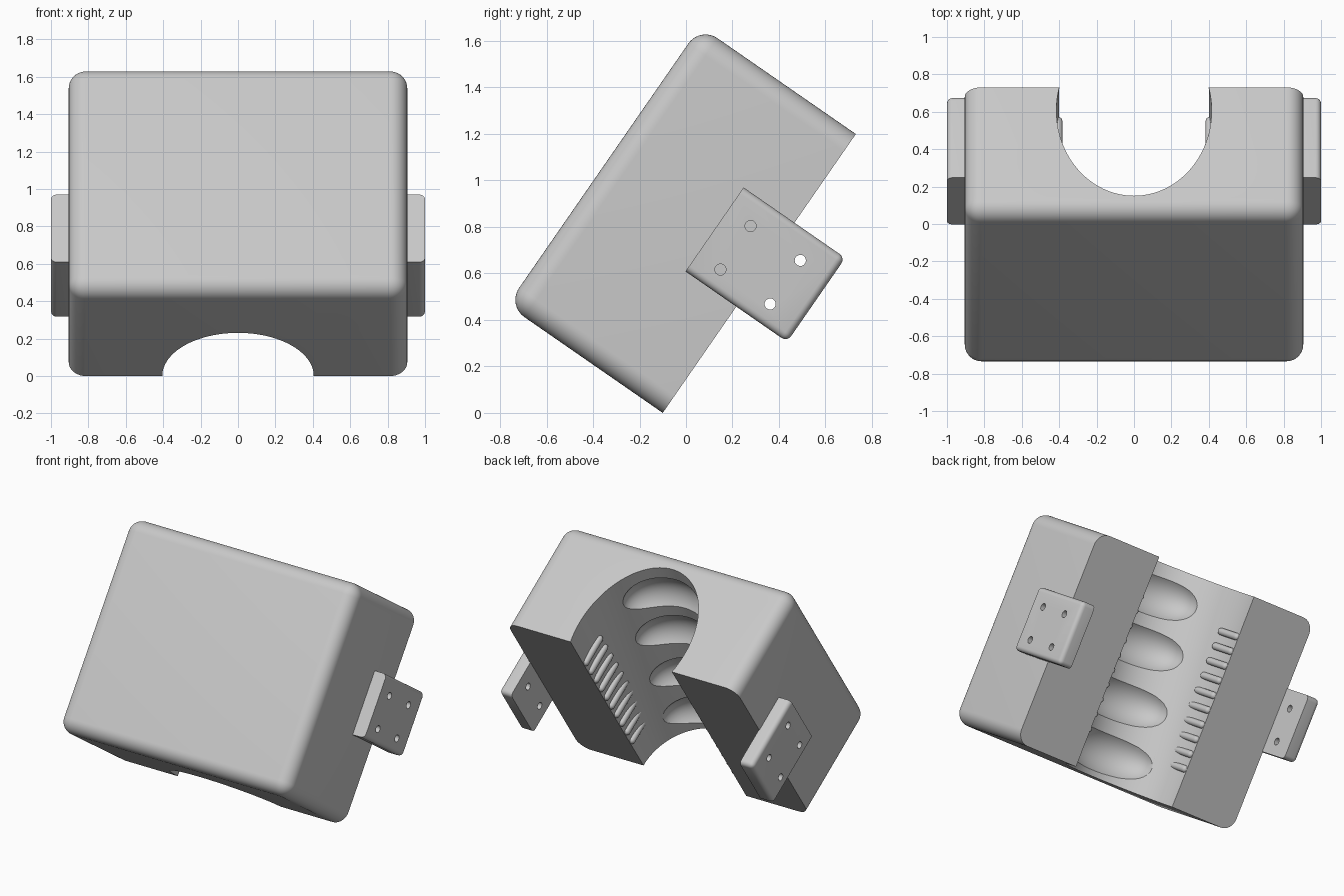
import bpy, bmesh, math
from mathutils import Matrix, Vector

if "Cube" in bpy.data.objects:
    bpy.data.objects.remove(bpy.data.objects["Cube"], do_unlink=True)

# Grip frame: x across, y toward the open back (0 = back plane), z along the grip
TILT = Matrix.Translation((0, -0.10, 0)) @ Matrix.Rotation(math.radians(-34.7), 4, 'X')
HALF_W, DEPTH, LENGTH = 0.905, 0.814, 1.459

grey = bpy.data.materials.new("light_grey")
grey.use_nodes = True
colour = (0.58, 0.58, 0.58, 1)
grey.diffuse_color = colour
grey.node_tree.nodes["Principled BSDF"].inputs["Base Color"].default_value = colour


def make(name, bm):
    bmesh.ops.recalc_face_normals(bm, faces=bm.faces)
    mesh = bpy.data.meshes.new(name)
    bm.to_mesh(mesh)
    bm.free()
    mesh.materials.append(grey)
    obj = bpy.data.objects.new(name, mesh)
    bpy.context.collection.objects.link(obj)
    obj.matrix_world = TILT
    return obj


def box(lo, hi):
    lo, hi = Vector(lo), Vector(hi)
    bm = bmesh.new()
    bmesh.ops.create_cube(bm, size=1, matrix=Matrix.Translation((lo + hi) / 2)
                          @ Matrix.Diagonal((*(hi - lo), 1)))
    return bm


def round_edges(bm, keep_sharp, radius, segments):
    # Round every edge except those lying on a face chosen by the rule
    edges = [e for e in bm.edges if not all(keep_sharp(v.co) for v in e.verts)]
    bmesh.ops.bevel(bm, geom=edges, offset=radius, segments=segments,
                    profile=0.5, affect='EDGES')


def select(obj):
    bpy.ops.object.select_all(action='DESELECT')
    obj.select_set(True)
    bpy.context.view_layer.objects.active = obj


def cut(obj, cutter):
    cutter.hide_render = True
    mod = obj.modifiers.new("cut", 'BOOLEAN')
    mod.operation, mod.solver, mod.object = 'DIFFERENCE', 'EXACT', cutter
    select(obj)
    bpy.ops.object.modifier_apply(modifier=mod.name)
    bpy.data.objects.remove(cutter, do_unlink=True)


def smooth(obj):
    select(obj)
    bpy.ops.object.shade_smooth_by_angle(angle=math.radians(32))


def hand_channel():
    # Channel that is a half circle at the bottom and a deeper oval at the top
    bm = bmesh.new()
    rings, steps = [], 64
    for i in range(9):
        t = -0.03 + 1.06 * i / 8
        a, b, c = 0.405 + 0.01 * t, 0.405 + 0.15 * t, 0.15 * t
        start = math.asin(-c / b)
        pts = []
        for k in range(steps + 1):
            ang = start + (math.pi - 2 * start) * k / steps
            pts.append((a * math.cos(ang), -c - b * math.sin(ang)))
        pts = [(pts[0][0], 0.1)] + pts + [(pts[-1][0], 0.1)]
        rings.append([bm.verts.new((x, y, t * LENGTH)) for x, y in pts])
    n = len(rings[0])
    for low, high in zip(rings, rings[1:]):
        for k in range(n):
            j = (k + 1) % n
            bm.faces.new((low[k], low[j], high[j], high[k]))
    bm.faces.new(rings[0])
    bm.faces.new(rings[-1])
    return make("channel_cutter", bm)


# Main block, rounded everywhere but around its flat back
bm = box((-HALF_W, -DEPTH, 0), (HALF_W, 0, LENGTH))
round_edges(bm, lambda p: p.y > -0.001, 0.09, 10)
body = make("grip_body", bm)
cut(body, hand_channel())

# Finger hollows along the channel floor
for z in (0.19, 0.54, 0.92, 1.26):
    floor = 0.405 + 0.30 * z / LENGTH
    bm = bmesh.new()
    bmesh.ops.create_uvsphere(bm, u_segments=48, v_segments=24, radius=1,
                              matrix=Matrix.Translation((0, 0.17 - floor, z))
                              @ Matrix.Diagonal((0.33, 0.23, 0.19, 1)))
    cut(body, make("finger_cutter", bm))
smooth(body)

for side, label in ((1, "left"), (-1, "right")):
    # Grip ridges on the channel wall
    bm = bmesh.new()
    for i in range(10):
        z = 0.26 + 0.102 * i
        spin = Matrix.Rotation(math.pi / 2, 4, 'X')
        bmesh.ops.create_cone(bm, cap_ends=False, segments=20, radius1=0.024,
                              radius2=0.024, depth=0.19,
                              matrix=Matrix.Translation((side * 0.407, -0.12, z)) @ spin)
        for y in (-0.025, -0.215):
            bmesh.ops.create_uvsphere(bm, u_segments=20, v_segments=10, radius=0.024,
                                      matrix=Matrix.Translation((side * 0.407, y, z)))
    smooth(make(label + "_grip_ridges", bm))

    # Mounting plate with four screw holes, square at its front end
    xs = sorted((side * 0.90, side * 1.0))
    bm = box((xs[0], -0.266, 0.556), (xs[1], 0.266, 0.995))
    round_edges(bm, lambda p: p.y < -0.265 or abs(p.x) < 0.95, 0.03, 5)
    plate = make(label + "_mounting_plate", bm)
    for y in (-0.147, 0.113):
        for z in (0.648, 0.876):
            bm = bmesh.new()
            bmesh.ops.create_cone(bm, cap_ends=True, segments=24, radius1=0.024,
                                  radius2=0.024, depth=0.3,
                                  matrix=Matrix.Translation((side * 0.95, y, z))
                                  @ Matrix.Rotation(math.pi / 2, 4, 'Y'))
            cut(plate, make("screw_cutter", bm))
    smooth(plate)
